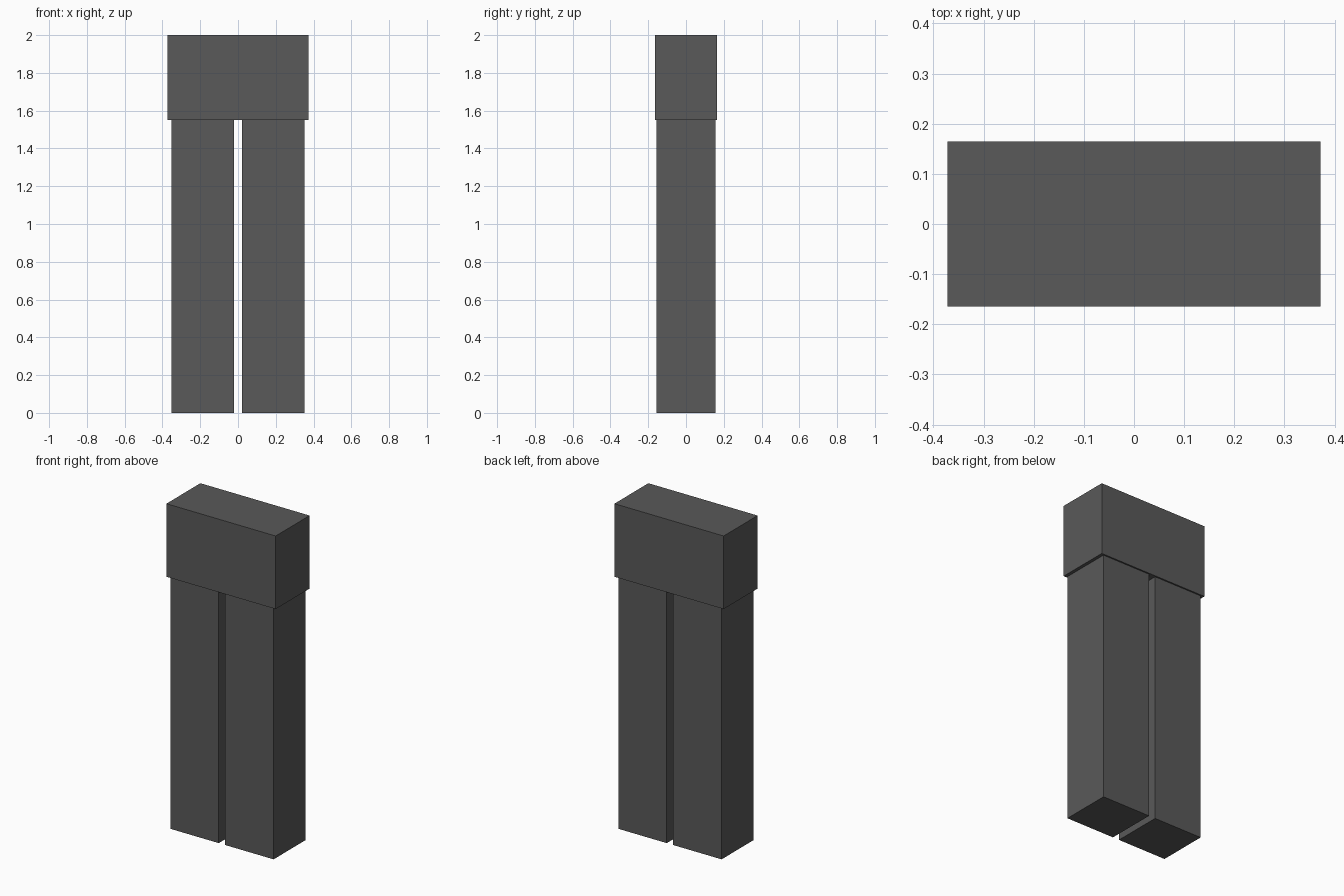
import bpy

if "Cube" in bpy.data.objects:
    bpy.data.objects.remove(bpy.data.objects["Cube"])

dark = bpy.data.materials.new("dark_grey")
dark.diffuse_color = (0.1, 0.1, 0.1, 1)
dark.use_nodes = True
dark.node_tree.nodes["Principled BSDF"].inputs["Base Color"].default_value = dark.diffuse_color


def box(name, x, z0, z1, width, depth):
    """Box centred on x and y = 0, spanning z0 to z1."""
    bpy.ops.mesh.primitive_cube_add(size=1, location=(x, 0, (z0 + z1) / 2))
    ob = bpy.context.object
    ob.name = name
    ob.scale = (width, depth, z1 - z0)
    bpy.ops.object.transform_apply(location=False, rotation=False, scale=True)
    ob.data.materials.append(dark)
    return ob


SPLIT = 1.55

# Upper block, slightly larger than the legs all round
box("upper_block", 0, SPLIT, 2.0, 0.744, 0.33)

# Two legs with a narrow gap between them
for side, name in ((-1, "left_leg"), (1, "right_leg")):
    box(name, side * 0.187, 0, SPLIT, 0.33, 0.312)
